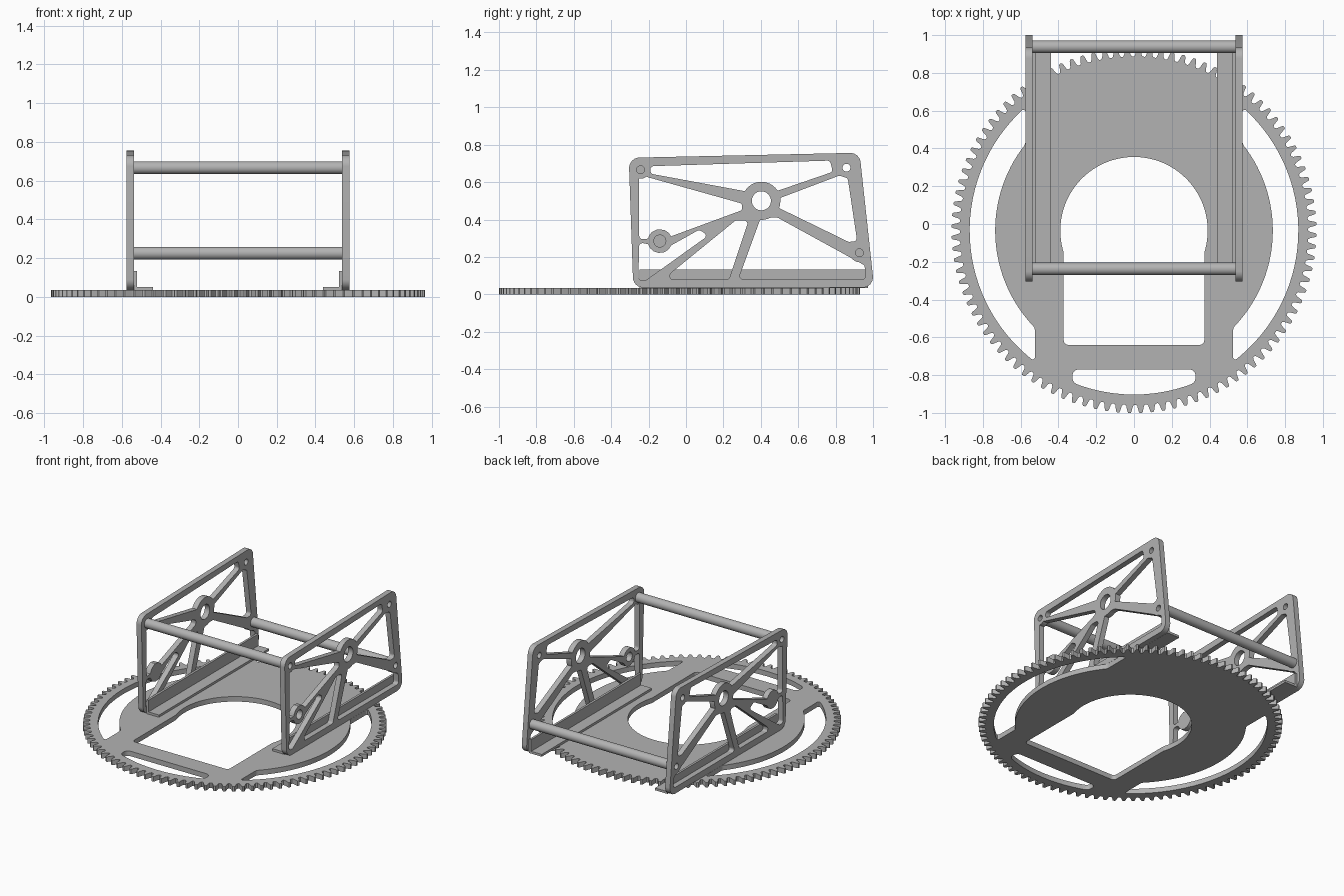
import bpy, bmesh, math
from mathutils import Vector, Matrix

if "Cube" in bpy.data.objects:
    bpy.data.objects.remove(bpy.data.objects["Cube"], do_unlink=True)

GREY = (0.45, 0.45, 0.45, 1.0)
metal = bpy.data.materials.new("grey_metal")
metal.use_nodes = True
metal.diffuse_color = GREY
metal.node_tree.nodes["Principled BSDF"].inputs["Base Color"].default_value = GREY

GEAR_Y = -0.035          # gear centre
GEAR_H = 0.035           # gear thickness
PLATE_X, PLATE_HALF = 0.5565, 0.019


def arc(radius, start, end, steps, cx=0.0, cy=0.0):
    """Points along an arc, angles in degrees."""
    angles = [math.radians(start + (end - start) * i / steps) for i in range(steps + 1)]
    return [(cx + radius * math.cos(a), cy + radius * math.sin(a)) for a in angles]


def circle(cx, cy, radius, steps=32):
    return arc(radius, 0, 360, steps, cx, cy)[:-1]


def rounded(points, radius, steps=6):
    """Fillet every corner of a closed outline."""
    pts = [Vector(p) for p in points]
    out = []
    for i, p in enumerate(pts):
        a, b = pts[i - 1] - p, pts[(i + 1) % len(pts)] - p
        turn = math.pi - a.angle(b)
        if turn < 0.2:
            out.append(p)
            continue
        setback = min(radius * math.tan(turn / 2), 0.45 * a.length, 0.45 * b.length)
        s, e = p + a.normalized() * setback, p + b.normalized() * setback
        r = setback / math.tan(turn / 2)
        centre = p + (a.normalized() + b.normalized()).normalized() * (r / math.cos(turn / 2))
        for k in range(steps + 1):
            d = s.lerp(e, k / steps) - centre
            out.append(centre + d.normalized() * r)
    return out


def push_out(points, bosses, spacing=0.012):
    """Resample an outline and keep it clear of the round bosses."""
    out = []
    for i, p in enumerate(points):
        q = points[(i + 1) % len(points)]
        n = max(1, int((q - p).length / spacing))
        for k in range(n):
            v = p.lerp(q, k / n)
            for cx, cy, r in bosses:
                d = v - Vector((cx, cy))
                if d.length < r:
                    v = Vector((cx, cy)) + d.normalized() * r
            out.append(v)
    return out


def finish(name, mesh, matrix):
    bm = bmesh.new()
    bm.from_mesh(mesh)
    bmesh.ops.remove_doubles(bm, verts=bm.verts, dist=0.0001)
    bmesh.ops.recalc_face_normals(bm, faces=bm.faces)
    bm.to_mesh(mesh)
    bm.free()
    mesh.materials.clear()
    mesh.materials.append(metal)
    mesh.shade_smooth()
    mesh.set_sharp_from_angle(angle=math.radians(30))
    obj = bpy.data.objects.new(name, mesh)
    obj.matrix_world = matrix
    bpy.context.collection.objects.link(obj)
    return obj


def sheet(name, outlines, half, matrix):
    """Extruded flat part: the first outline is the edge, the rest are holes."""
    curve = bpy.data.curves.new(name, "CURVE")
    curve.dimensions = "2D"
    curve.fill_mode = "BOTH"
    curve.extrude = half
    for pts in outlines:
        spline = curve.splines.new("POLY")
        spline.points.add(len(pts) - 1)
        for sp, p in zip(spline.points, pts):
            sp.co = (p[0], p[1], 0, 1)
        spline.use_cyclic_u = True
    temp = bpy.data.objects.new(name + "_outline", curve)
    bpy.context.collection.objects.link(temp)
    bpy.context.view_layer.update()
    ev = temp.evaluated_get(bpy.context.evaluated_depsgraph_get())
    mesh = bpy.data.meshes.new_from_object(ev)
    mesh.name = name
    bpy.data.objects.remove(temp, do_unlink=True)
    bpy.data.curves.remove(curve)
    return finish(name, mesh, matrix)


def rod(name, y, z, radius=0.033):
    bm = bmesh.new()
    bmesh.ops.create_cone(bm, cap_ends=True, segments=40, radius1=radius, radius2=radius,
                          depth=2 * (PLATE_X - PLATE_HALF))
    mesh = bpy.data.meshes.new(name)
    bm.to_mesh(mesh)
    bm.free()
    finish(name, mesh, Matrix.Translation((0, y, z)) @ Matrix.Rotation(math.pi / 2, 4, "Y"))


# Toothed ring base
TEETH = 100
TOOTH = [(0.0, 0.922), (0.2, 0.922), (0.3, 0.93), (0.43, 0.96),
         (0.5, 0.966), (0.7, 0.966), (0.77, 0.96), (0.9, 0.93)]
teeth = []
for i in range(TEETH):
    for frac, r in TOOTH:
        a = 2 * math.pi * (i + frac) / TEETH
        teeth.append((r * math.cos(a), r * math.sin(a)))

opening = rounded(arc(0.39, -17.5, 197.5, 64) + [(-0.372, -0.605), (0.372, -0.605)], 0.025)
side_slot = rounded(arc(0.87, -52.9, 48.6, 30) + arc(0.735, 38.5, -44.4, 30), 0.035)
other_slot = [(-p[0], p[1]) for p in side_slot]
front_slot = rounded([(0.325, -0.735), (-0.325, -0.735)] + arc(0.868, -112, -68, 12), 0.04)
sheet("gear_base", [teeth, opening, side_slot, other_slot, front_slot], GEAR_H / 2,
      Matrix.Translation((0, GEAR_Y, GEAR_H / 2)))

# Side plates: truss outline, cutouts and bosses in (y, z)
HUB, CORNER, TOP_BACK = (0.403, 0.5), (-0.243, 0.666), (0.858, 0.677)
LOW_BACK, LOW_FRONT = (0.927, 0.222), (-0.14, 0.285)
BOSSES = [(*HUB, 0.102), (*CORNER, 0.048), (*TOP_BACK, 0.05),
          (*LOW_BACK, 0.05), (*LOW_FRONT, 0.064)]
EDGE = [(-0.282, 0.036), (1.006, 0.036), (0.928, 0.757), (-0.306, 0.73)]
CUTOUTS = [
    [(-0.25, 0.645), (-0.2, 0.625), (0.3, 0.485), (0.3, 0.45), (-0.08, 0.31), (-0.25, 0.293)],
    [(-0.25, 0.277), (-0.1, 0.25), (0.07, 0.345), (0.12, 0.315), (-0.215, 0.075), (-0.255, 0.075)],
    [(-0.085, 0.08), (-0.085, 0.11), (0.265, 0.395), (0.335, 0.395), (0.23, 0.08)],
    [(0.28, 0.08), (0.4, 0.41), (0.49, 0.41), (0.955, 0.155), (0.96, 0.08)],
    [(0.49, 0.51), (0.82, 0.635), (0.865, 0.62), (0.915, 0.285), (0.87, 0.28), (0.49, 0.465)],
    [(-0.19, 0.685), (0.77, 0.715), (0.785, 0.655), (0.45, 0.54), (0.35, 0.545), (-0.19, 0.645)],
]
TO_SIDE = Matrix(((0, 0, 1, 0), (1, 0, 0, 0), (0, 1, 0, 0), (0, 0, 0, 1)))

for side, s in (("left", 1), ("right", -1)):
    shapes = [rounded(EDGE, 0.055)]
    shapes += [push_out(rounded(c, 0.018), BOSSES) for c in CUTOUTS]
    shapes.append(circle(*HUB, 0.051))
    shapes += [circle(*c, 0.021) for c in (CORNER, TOP_BACK, LOW_BACK)]
    if s > 0:
        shapes.append(circle(*LOW_FRONT, 0.032))
    sheet(side + "_plate", shapes, PLATE_HALF, Matrix.Translation((s * PLATE_X, 0, 0)) @ TO_SIDE)

    # Angle bracket joining plate to base, drawn as an L in (x, z) and run along y
    x0 = PLATE_X - PLATE_HALF
    ell = [(x0, 0.035), (x0, 0.133), (x0 - 0.016, 0.133), (x0 - 0.016, 0.051),
           (0.44, 0.051), (0.44, 0.035)]
    sheet(side + "_angle_bracket", [[(s * x, z) for x, z in ell]], 0.61,
          Matrix.Translation((0, 0.362, 0)) @ Matrix.Rotation(math.pi / 2, 4, "X"))

# Cross rods
rod("front_rod", -0.238, CORNER[1])
rod("back_rod", 0.938, LOW_BACK[1] + 0.003)
